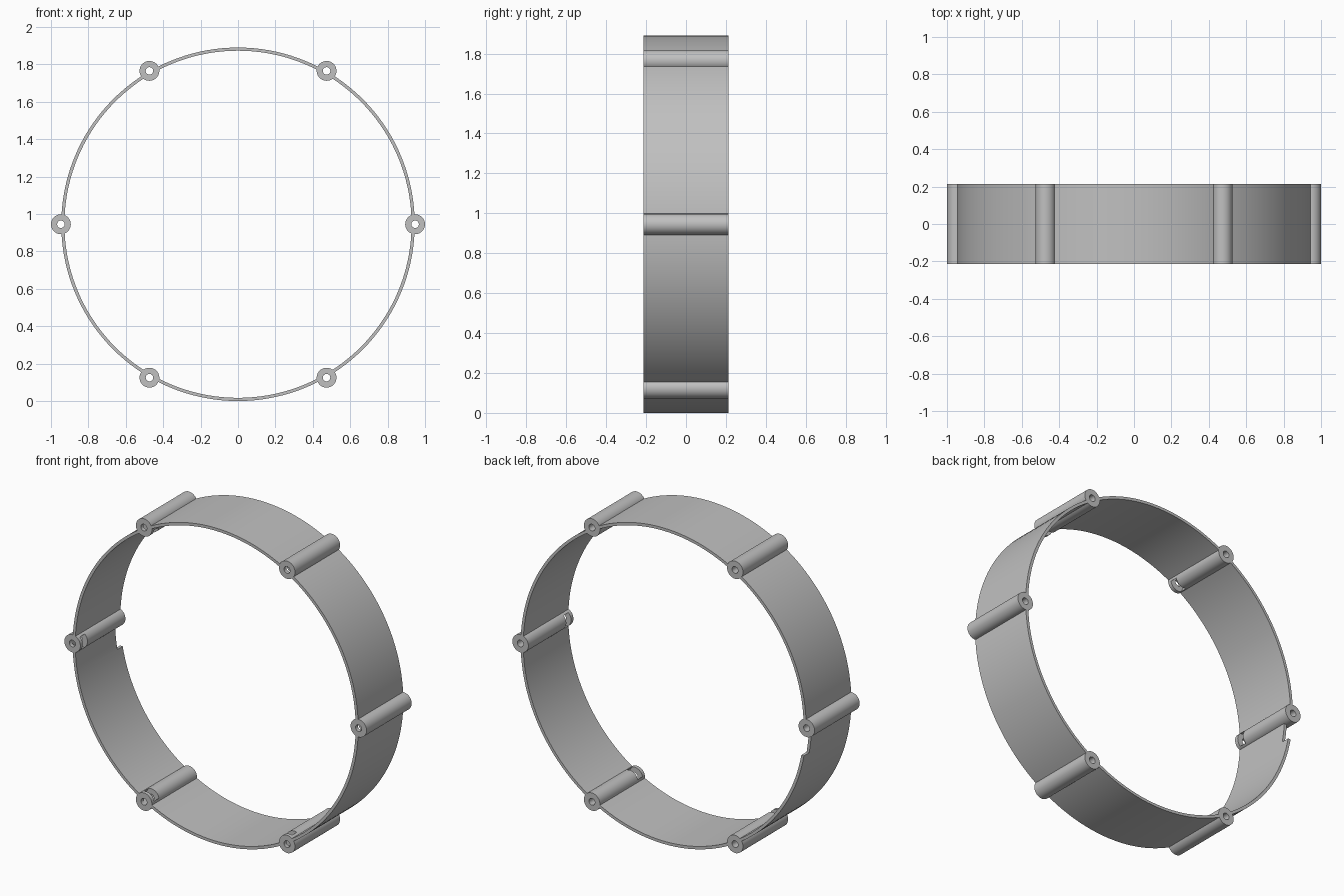
import bpy
import math
from mathutils import Matrix, Vector

if "Cube" in bpy.data.objects:
    bpy.data.objects.remove(bpy.data.objects["Cube"], do_unlink=True)

R_OUT, R_IN = 0.945, 0.928          # ring wall
R_BOSS, BOSS, HOLE = 0.947, 0.053, 0.02
HALF = 0.213                        # half depth along y
CENTRE = Vector((0, 0, R_OUT))
ANGLES = [math.radians(60 * i) for i in range(6)]

grey = bpy.data.materials.new("plain_grey")
grey.use_nodes = True
colour = (0.53, 0.53, 0.53, 1)
grey.diffuse_color = colour
grey.node_tree.nodes["Principled BSDF"].inputs["Base Color"].default_value = colour


def cylinder(name, radius, half, centre, sides):
    """Cylinder lying along y."""
    bpy.ops.mesh.primitive_cylinder_add(vertices=sides, radius=radius, depth=2 * half,
                                        location=centre, rotation=(math.pi / 2, 0, 0))
    bpy.context.object.name = name
    return bpy.context.object


def box(name, size, centre, angle=0):
    bpy.ops.mesh.primitive_cube_add(size=1, location=centre, rotation=(0, -angle, 0))
    obj = bpy.context.object
    obj.name = name
    obj.data.transform(Matrix.Diagonal((*size, 1)))
    return obj


def around(angle, radius, y=0):
    return CENTRE + Vector((radius * math.cos(angle), y, radius * math.sin(angle)))


def join(parts):
    bpy.ops.object.select_all(action='DESELECT')
    for part in parts:
        part.select_set(True)
    bpy.context.view_layer.objects.active = parts[0]
    bpy.ops.object.join()
    return parts[0]


def combine(target, tool, operation):
    """Apply a boolean and discard the tool."""
    mod = target.modifiers.new("combine", 'BOOLEAN')
    mod.operation, mod.object, mod.solver = operation, tool, 'EXACT'
    bpy.context.view_layer.objects.active = target
    bpy.ops.object.modifier_apply(modifier=mod.name)
    bpy.data.objects.remove(tool, do_unlink=True)


# Thin ring wall
ring = cylinder("ring_with_screw_bosses", R_OUT, HALF, CENTRE, 144)
combine(ring, cylinder("bore", R_IN, 1, CENTRE, 144), 'DIFFERENCE')

# Rectangular notch in the back edge, just below the right boss
combine(ring, box("edge_notch", (0.2, 0.1, 0.17), (-0.93, HALF, R_OUT - 0.085)), 'DIFFERENCE')

# Six tubular bosses with through holes
bosses = [cylinder("boss", BOSS, HALF, around(a, R_BOSS), 40) for a in ANGLES]
combine(ring, join(bosses), 'UNION')
holes = [cylinder("hole", HOLE, 1, around(a, R_BOSS), 24) for a in ANGLES]
combine(ring, join(holes), 'DIFFERENCE')

# Nut slots opening inward near the front end of each boss
slots = [box("slot", (0.1, 0.045, 0.08), around(a, R_BOSS - 0.03, -0.168), a) for a in ANGLES]
combine(ring, join(slots), 'DIFFERENCE')

# Finish
ring.data.materials.clear()
ring.data.materials.append(grey)
bpy.ops.object.select_all(action='DESELECT')
ring.select_set(True)
bpy.context.view_layer.objects.active = ring
bpy.ops.object.shade_smooth_by_angle(angle=math.radians(30))
